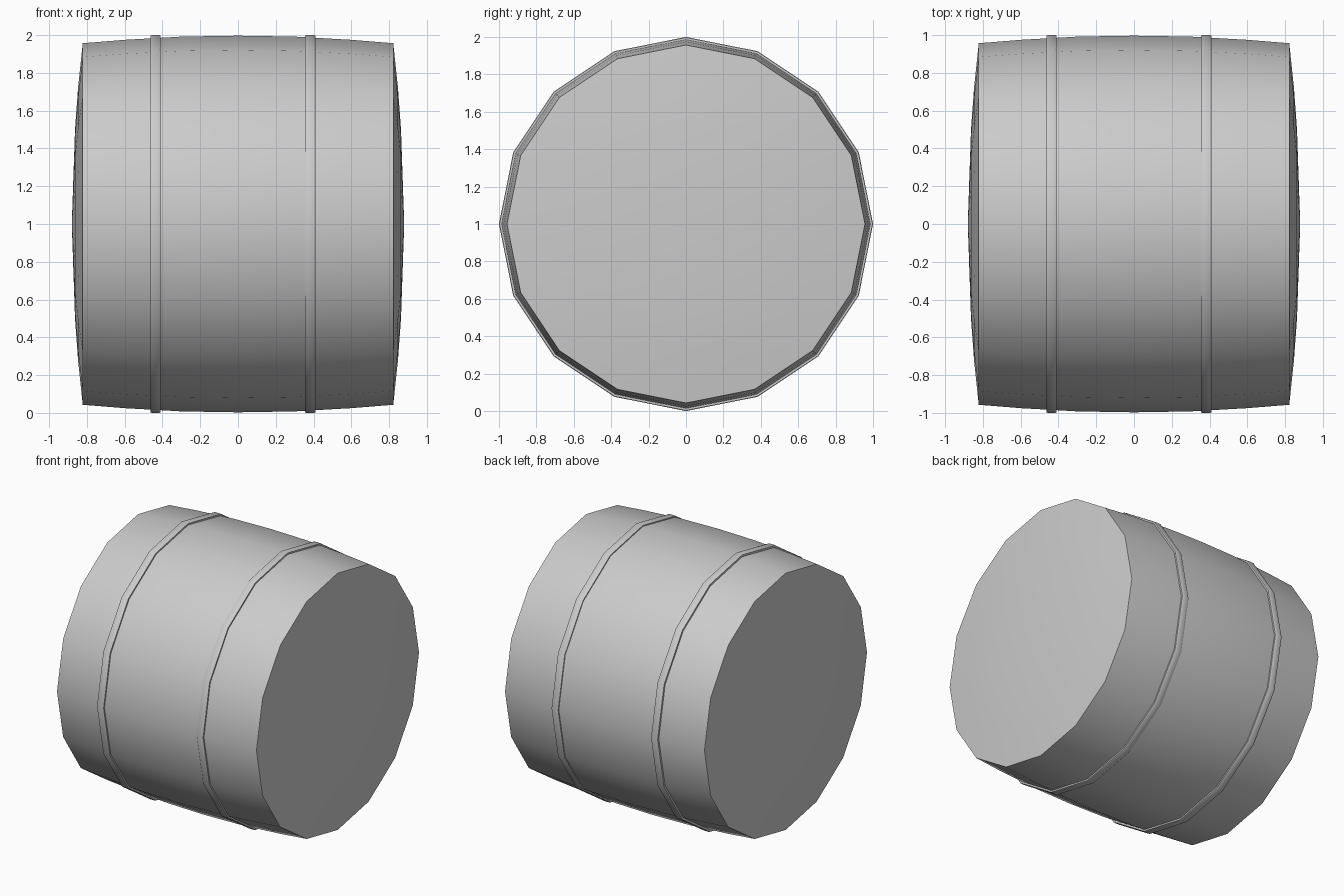
import bpy, bmesh, math

if "Cube" in bpy.data.objects:
    bpy.data.objects.remove(bpy.data.objects["Cube"])

SIDES = 16

grey = bpy.data.materials.new("plain grey")
grey.diffuse_color = (0.6, 0.6, 0.6, 1)
grey.use_nodes = True
grey.node_tree.nodes["Principled BSDF"].inputs["Base Color"].default_value = grey.diffuse_color


def lathe_x(name, profile, closed=False):
    """Turn (x, radius) points around the barrel axis; radius 0 makes a pole."""
    bm = bmesh.new()
    rings = []
    for x, r in profile:
        count = SIDES if r > 0 else 1
        rings.append([bm.verts.new((x, r * math.sin(2 * math.pi * i / SIDES),
                                    1 + r * math.cos(2 * math.pi * i / SIDES)))
                      for i in range(count)])
    pairs = list(zip(rings, rings[1:]))
    if closed:
        pairs.append((rings[-1], rings[0]))
    for a, b in pairs:
        for i in range(SIDES):
            j = (i + 1) % SIDES
            corners = [a[i % len(a)], a[j % len(a)], b[j % len(b)], b[i % len(b)]]
            bm.faces.new(list(dict.fromkeys(corners)))
    bmesh.ops.recalc_face_normals(bm, faces=bm.faces)
    mesh = bpy.data.meshes.new(name)
    bm.to_mesh(mesh)
    bm.free()
    mesh.materials.append(grey)
    obj = bpy.data.objects.new(name, mesh)
    bpy.context.collection.objects.link(obj)
    bpy.ops.object.select_all(action='DESELECT')
    obj.select_set(True)
    bpy.context.view_layer.objects.active = obj
    bpy.ops.object.shade_smooth_by_angle(angle=math.radians(35))
    return obj


# Barrel: bulging staves closed by shallow domed ends
half = [(0.88, 0), (0.863, 0.5), (0.847, 0.72), (0.822, 0.957), (0.6, 0.975), (0.3, 0.992)]
lathe_x("barrel_body", [(-x, r) for x, r in half] + [(0, 0.997)] + half[::-1])

# Thin hoops barely standing proud of the staves
for name, x in (("left_hoop", -0.437), ("right_hoop", 0.383)):
    lathe_x(name, [(x - 0.027, 0.97), (x - 0.027, 0.997), (x - 0.02, 1.0),
                   (x + 0.02, 1.0), (x + 0.027, 0.997), (x + 0.027, 0.97)], closed=True)
